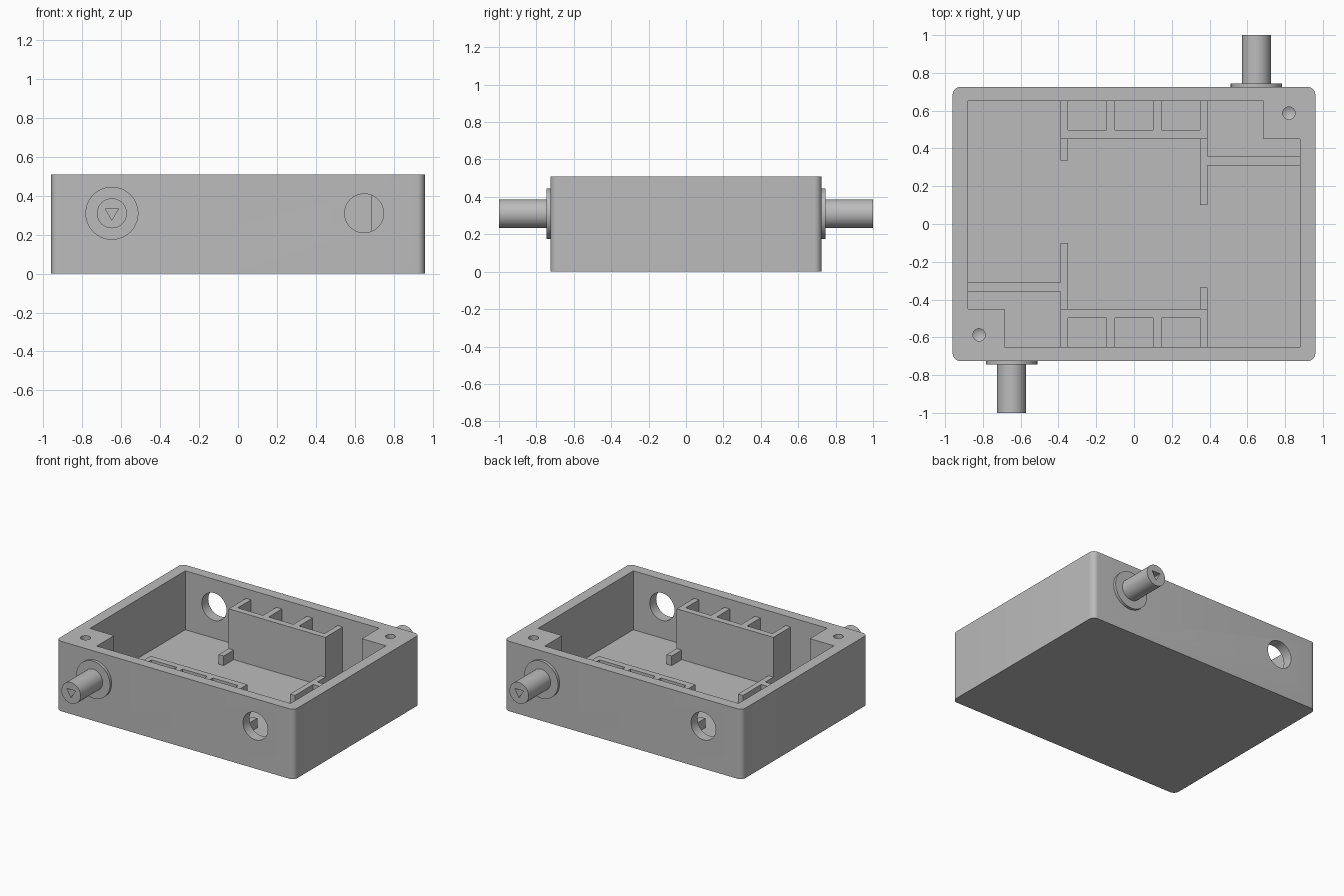
import bpy, bmesh, math

cube = bpy.data.objects.get("Cube")
if cube:
    bpy.data.objects.remove(cube, do_unlink=True)

grey = bpy.data.materials.new("plain grey")
grey.use_nodes = True
colour = (0.5, 0.5, 0.5, 1)
grey.diffuse_color = colour
grey.node_tree.nodes["Principled BSDF"].inputs["Base Color"].default_value = colour

HALF_X, HALF_Y, TOP = 0.96, 0.725, 0.51      # outer shell
IN_X, IN_Y, FLOOR = 0.88, 0.65, 0.08         # cavity
PORT_X, PORT_Z = 0.648, 0.31                 # spouts and round ports
PANEL_TOP, RAIL_TOP = 0.44, 0.15


def prism(name, outline, z0, z1):
    """Extrude a closed XY outline from z0 to z1."""
    bm = bmesh.new()
    face = bm.faces.new([bm.verts.new((x, y, z0)) for x, y in outline])
    side = bmesh.ops.extrude_face_region(bm, geom=[face])
    verts = [g for g in side["geom"] if isinstance(g, bmesh.types.BMVert)]
    bmesh.ops.translate(bm, verts=verts, vec=(0, 0, z1 - z0))
    bmesh.ops.recalc_face_normals(bm, faces=bm.faces[:])
    mesh = bpy.data.meshes.new(name)
    bm.to_mesh(mesh)
    bm.free()
    obj = bpy.data.objects.new(name, mesh)
    bpy.context.collection.objects.link(obj)
    mesh.materials.append(grey)
    return obj


def block(name, s, x0, x1, y0, y1, z1):
    """Box standing on the floor; s = -1 turns it half a turn about z."""
    pts = [(x0, y0), (x1, y0), (x1, y1), (x0, y1)]
    return prism(name, [(s * x, s * y) for x, y in pts], FLOOR - 0.01, z1)


def rod(name, x, z, y0, y1, radius, sides=48):
    """Cylinder or prism along y."""
    bpy.ops.mesh.primitive_cylinder_add(
        vertices=sides, radius=radius, depth=abs(y1 - y0),
        location=(x, (y0 + y1) / 2, z), rotation=(-math.pi / 2, 0, 0))
    obj = bpy.context.object
    obj.name = name
    obj.data.materials.append(grey)
    return obj


def activate(obj):
    bpy.ops.object.select_all(action="DESELECT")
    obj.select_set(True)
    bpy.context.view_layer.objects.active = obj


def cut(obj, cutter):
    mod = obj.modifiers.new("cut", "BOOLEAN")
    mod.operation, mod.solver, mod.object = "DIFFERENCE", "EXACT", cutter
    activate(obj)
    bpy.ops.object.modifier_apply(modifier=mod.name)
    bpy.data.objects.remove(cutter, do_unlink=True)


def smooth(obj):
    activate(obj)
    bpy.ops.object.shade_smooth_by_angle(angle=math.radians(30))


# Outer shell with rounded upright corners
R, STEPS = 0.04, 8
outline = []
for q, (sx, sy) in enumerate([(1, 1), (-1, 1), (-1, -1), (1, -1)]):
    for i in range(STEPS + 1):
        a = (q + i / STEPS) * math.pi / 2
        outline.append((sx * (HALF_X - R) + R * math.cos(a),
                        sy * (HALF_Y - R) + R * math.sin(a)))
shell = prism("box_shell", outline, 0, TOP)

# Cavity, leaving a solid screw block in two opposite corners
half = [(IN_X, -IN_Y), (IN_X, 0.45), (0.685, 0.45), (0.685, IN_Y)]
cut(shell, prism("cavity", half + [(-x, -y) for x, y in half], FLOOR, TOP + 0.1))

for s in (1, -1):
    # Round port through the wall
    cut(shell, rod("port", s * PORT_X, PORT_Z, -s * 0.6, -s * 0.8, 0.1))
    # Screw hole with a pointed bottom
    bpy.ops.mesh.primitive_cylinder_add(vertices=32, radius=0.033, depth=0.3,
                                        location=(s * 0.82, s * 0.587, TOP))
    hole = bpy.context.object
    for v in hole.data.vertices:
        if v.co.z < 0:
            v.co.z += 0.02
    bm = bmesh.new()
    bm.from_mesh(hole.data)
    base = min(bm.faces, key=lambda f: f.calc_center_median().z)
    tip = bmesh.ops.poke(bm, faces=[base])["verts"][0]
    tip.co.z -= 0.02
    bm.to_mesh(hole.data)
    bm.free()
    cut(shell, hole)
smooth(shell)

# Inner fittings and spouts, repeated half a turn apart
for s, side in ((1, "back"), (-1, "front")):
    # Tall panel with ribs to the outer wall
    block(side + "_panel", s, -0.39, 0.39, 0.45, 0.497, PANEL_TOP)
    for i, (x0, x1) in enumerate([(-0.39, -0.35), (-0.145, -0.10),
                                  (0.10, 0.145), (0.35, 0.39)]):
        block(f"{side}_panel_rib_{i + 1}", s, x0, x1, 0.48, IN_Y + 0.01, PANEL_TOP)
    # Low rails on the floor
    block(side + "_short_rail", s, -0.39, -0.35, 0.335, 0.46, RAIL_TOP)
    block(side + "_long_rail", s, 0.35, 0.39, 0.10, 0.46, RAIL_TOP)
    block(side + "_cross_rail", s, 0.38, IN_X + 0.01, 0.31, 0.358, RAIL_TOP)

    # Spout with collar and triangular socket
    x = s * PORT_X
    smooth(rod(side + "_collar", x, PORT_Z, s * 0.70, s * 0.745, 0.136, 64))
    spout = rod(side + "_spout", x, PORT_Z, s * 0.70, s, 0.077)
    cut(spout, rod("socket", x, PORT_Z + 0.005, s * 0.9, s * 1.1, 0.04, 3))
    smooth(spout)
